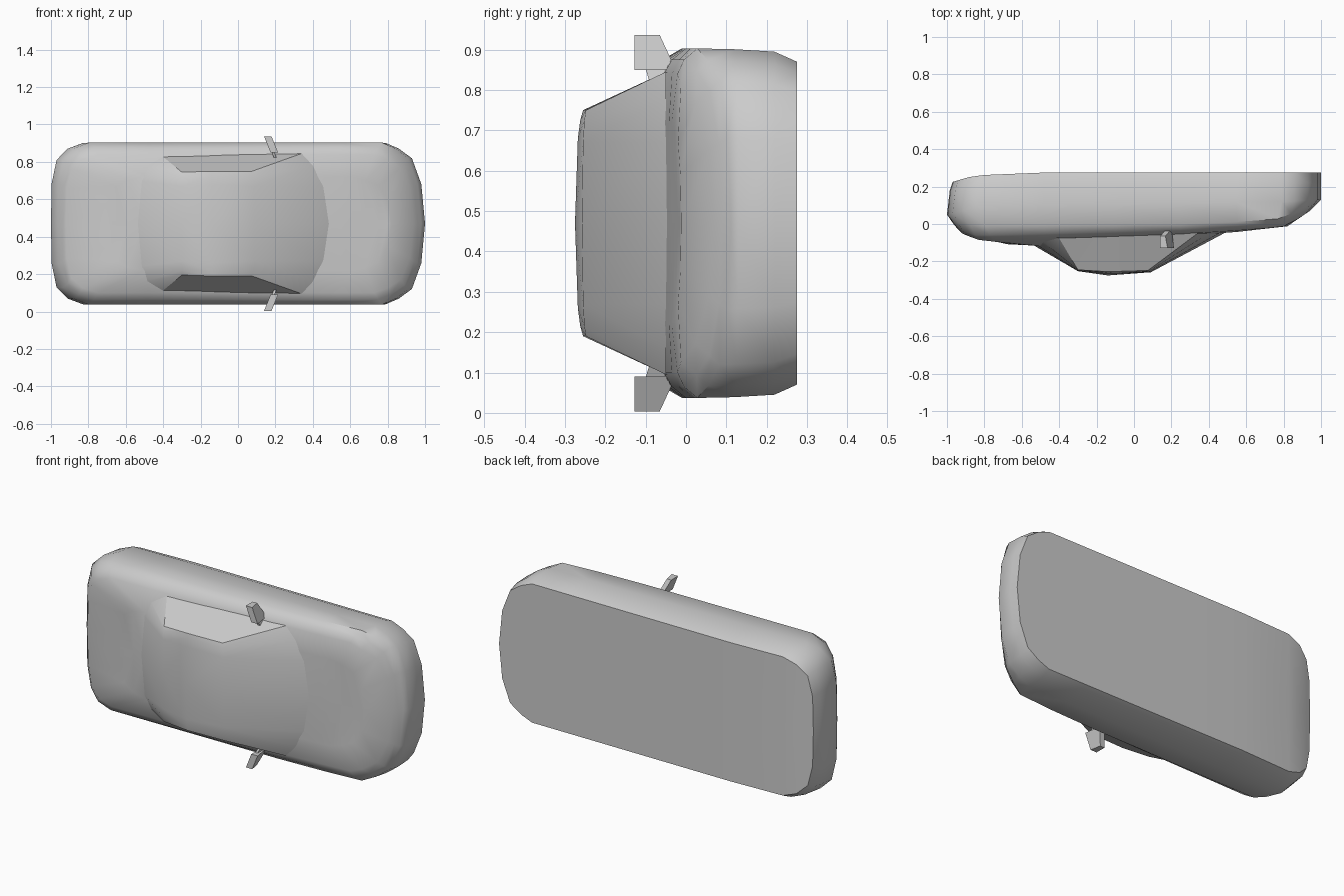
import bpy, bmesh

if "Cube" in bpy.data.objects:
    bpy.data.objects.remove(bpy.data.objects["Cube"])

ZC = 0.47  # the car lies on its side: width runs along z about this centre


def lerp(table, x):
    if x <= table[0][0]:
        return table[0][1]
    for (x0, y0), (x1, y1) in zip(table, table[1:]):
        if x <= x1:
            return y0 + (y1 - y0) * (x - x0) / (x1 - x0)
    return table[-1][1]


def finish(bm, name, angle):
    bmesh.ops.remove_doubles(bm, verts=bm.verts, dist=1e-5)
    bmesh.ops.recalc_face_normals(bm, faces=bm.faces)
    me = bpy.data.meshes.new(name)
    bm.to_mesh(me)
    bm.free()
    ob = bpy.data.objects.new(name, me)
    bpy.context.collection.objects.link(ob)
    bpy.ops.object.select_all(action='DESELECT')
    ob.select_set(True)
    bpy.context.view_layer.objects.active = ob
    if angle:
        bpy.ops.object.shade_smooth_by_angle(angle=angle)
    return ob


def outline(xl, xr, w, side):
    """Half plan outline from the left end round to the right end."""
    pts = [(xl, 0), (xl + .004, .5), (xl + .03, .79), (xl + .09, .93), (xl + .17, 1),
           (-.48, 1), (-.1, 1), (.25, 1), (.55, 1),
           (xr - .21, 1), (xr - .14, .93), (xr - .07, .81), (xr - .02, .49), (xr, 0)]
    return [(x, lerp(side, x), f * w) for x, f in pts]


def grid(bm, rows):
    """Skin rows of (x, y, w) points, mirrored across the car's centre plane."""
    for s in (1, -1):
        vs = [[bm.verts.new((x, y, ZC + s * w)) for x, y, w in r] for r in rows]
        for a, b in zip(vs, vs[1:]):
            for i in range(len(a) - 1):
                bm.faces.new((a[i], a[i + 1], b[i + 1], b[i]))


# Body: stacked plan outlines from the flat underside up to the bonnet
levels = [
    (-.97, 1.0, .40, [(-.97, .225), (-.85, .26), (-.48, .275), (1, .275)]),
    (-.985, 1.0, .425, [(-.98, .18), (-.8, .21), (1, .22)]),
    (-1.0, 1.0, .431, [(-1, .05), (-.8, .1), (.8, .12), (1, .13)]),
    (-.965, .98, .433, [(-.965, 0), (-.8, -.01), (.3, 0), (.75, .02), (.98, .11)]),
    (-.94, .96, .405, [(-.94, -.03), (-.85, -.06), (.2, -.038), (.75, -.005), (.96, .09)]),
    (-.92, .94, .37, [(-.92, -.05), (-.84, -.085), (.2, -.058), (.7, -.025), (.82, -.01), (.94, .07)]),
    (-.68, .82, .25, [(-.68, -.108), (-.5, -.117), (.5, -.048), (.82, -.012)]),
]
rows = [outline(*lv) for lv in levels]
flat = lambda r: [(x, y, 0) for x, y, w in r]
bm = bmesh.new()
grid(bm, [flat(rows[0])] + rows + [flat(rows[-1])])
bmesh.ops.remove_doubles(bm, verts=bm.verts, dist=1e-5)
bmesh.ops.dissolve_degenerate(bm, dist=1e-5, edges=bm.edges)
finish(bm, "car_body", 0.75)

# Cabin: rear window, roof and windscreen as one curved skin
cabin = [
    [(-.56, -.10, 0), (-.54, -.10, .23), (-.50, -.085, .31), (-.41, -.06, .365)],
    [(-.30, -.252, 0), (-.30, -.25, .20), (-.30, -.247, .25), (-.30, -.245, .275)],
    [(-.14, -.275, 0), (-.14, -.268, .21), (-.14, -.262, .255), (-.14, -.255, .28)],
    [(.09, -.258, 0), (.085, -.255, .2), (.08, -.252, .255), (.075, -.248, .28)],
    [(.49, -.045, 0), (.455, -.05, .2), (.40, -.05, .31), (.34, -.05, .375)],
]
bm = bmesh.new()
grid(bm, cabin)
finish(bm, "cabin_roof_and_screens", 0.8)

# Side windows: flat panels from the roof edge to the shoulder
edge = [r[-1] for r in cabin]
bm = bmesh.new()
base = [(-.41, -.05, .367), (-.28, -.05, .37), (-.14, -.05, .372), (.09, -.05, .375), (.34, -.045, .375)]
grid(bm, [edge, base])
finish(bm, "side_windows", 0.5)


def prism(name, sections):
    bm = bmesh.new()
    vs = [[bm.verts.new(p) for p in s] for s in sections]
    n = len(vs[0])
    bm.faces.new(vs[0])
    bm.faces.new(vs[1][::-1])
    for i in range(n):
        j = (i + 1) % n
        bm.faces.new((vs[0][i], vs[1][i], vs[1][j], vs[0][j]))
    finish(bm, name, None)


# Door mirrors: slanted housings with a short stem, one on each side
housing = [(-.127, .466), (-.065, .466), (-.032, .395), (-.042, .38), (-.127, .38)]
stem = [(-.10, .382), (-.05, .39), (-.045, .365), (-.09, .35)]
for s, side in ((1, "upper"), (-1, "lower")):
    for part, prof, t in (("mirror", housing, .028), ("mirror_stem", stem, .014)):
        secs = []
        for d in (-1, 1):
            secs.append([(.188 - .40 * (w - .38) + d * t / 2 + (.012 if y < -.1 and d > 0 else 0),
                          y, ZC + s * w) for y, w in prof])
        prism(f"{side}_{part}", secs)
